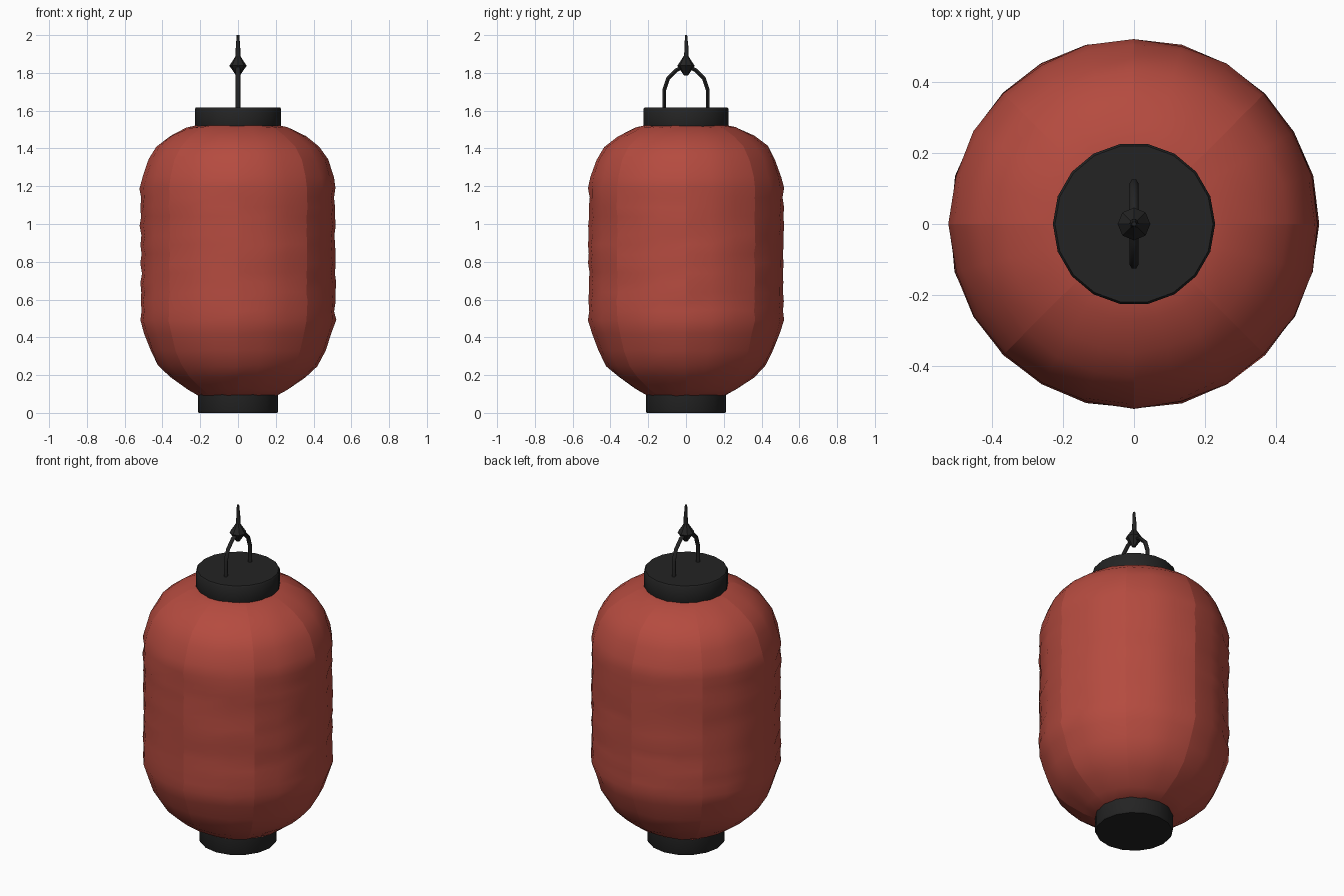
import bpy
import bmesh
import math
import random
from mathutils import Vector

random.seed(4)
cube = bpy.data.objects.get("Cube")
if cube:
    bpy.data.objects.remove(cube, do_unlink=True)


def material(name, rgb):
    mat = bpy.data.materials.new(name)
    mat.use_nodes = True
    mat.diffuse_color = (*rgb, 1)
    bsdf = mat.node_tree.nodes["Principled BSDF"]
    bsdf.inputs["Base Color"].default_value = (*rgb, 1)
    bsdf.inputs["Roughness"].default_value = 0.8
    return mat


RED = material("red paper", (0.46, 0.07, 0.05))
BLACK = material("black lacquer", (0.017, 0.017, 0.017))


def finish(name, bm, mat, angle=40):
    bmesh.ops.recalc_face_normals(bm, faces=bm.faces)
    mesh = bpy.data.meshes.new(name)
    bm.to_mesh(mesh)
    bm.free()
    mesh.materials.append(mat)
    obj = bpy.data.objects.new(name, mesh)
    bpy.context.collection.objects.link(obj)
    bpy.ops.object.select_all(action="DESELECT")
    obj.select_set(True)
    bpy.context.view_layer.objects.active = obj
    bpy.ops.object.shade_smooth_by_angle(angle=math.radians(angle))
    return obj


def lathe(profile, sides, wobble=0.0, seam_every=0):
    """Spin (radius, height) points around z and close both ends."""
    bm = bmesh.new()
    rings = []
    for r, z in profile:
        ring = []
        for i in range(sides):
            a = math.tau * i / sides
            rr = r + random.uniform(-wobble, wobble)
            zz = z + random.uniform(-wobble, wobble)
            ring.append(bm.verts.new((rr * math.cos(a), rr * math.sin(a), zz)))
        rings.append(ring)
    for low, high in zip(rings, rings[1:]):
        for i in range(sides):
            j = (i + 1) % sides
            bm.faces.new((low[i], low[j], high[j], high[i]))
            if seam_every and i % seam_every == 0:
                bm.edges.get((low[i], high[i])).smooth = False
    bm.faces.new(rings[0][::-1])
    bm.faces.new(rings[-1])
    return bm


def tube(name, points, radii, sides=6):
    """Sweep a round section along a path lying in the yz plane."""
    bm = bmesh.new()
    path = [Vector((0, y, z)) for y, z in points]
    rings = []
    for k, p in enumerate(path):
        t = (path[min(k + 1, len(path) - 1)] - path[max(k - 1, 0)]).normalized()
        across = Vector((1, 0, 0))
        other = t.cross(across)
        rings.append([bm.verts.new(p + radii[k] * (across * math.cos(math.tau * i / sides)
                                                   + other * math.sin(math.tau * i / sides)))
                      for i in range(sides)])
    for a, b in zip(rings, rings[1:]):
        for i in range(sides):
            j = (i + 1) % sides
            bm.faces.new((a[i], a[j], b[j], b[i]))
    bm.faces.new(rings[0])
    bm.faces.new(rings[-1])
    return finish(name, bm, BLACK, 60)


# Paper shade: rounded shoulders and shallow ribs along the straight wall
bottom = [(0.20, 0.09), (0.27, 0.125), (0.36, 0.19), (0.42, 0.25), (0.465, 0.33), (0.495, 0.42)]
top = [(0.505, 1.25), (0.475, 1.34), (0.43, 1.41), (0.36, 1.465), (0.27, 1.51), (0.20, 1.525)]
ribs = 14
wall = [(0.518 - 0.006 * (k % 2), 0.49 + 0.70 * k / ribs) for k in range(ribs + 1)]
finish("paper_shade", lathe(bottom + wall + top, 24, 0.004, 3), RED, 50)

# End caps with a slightly softened rim
finish("bottom_cap", lathe([(0.208, 0), (0.213, 0.01), (0.211, 0.105)], 16), BLACK)
finish("top_cap", lathe([(0.222, 1.505), (0.228, 1.52), (0.228, 1.61), (0.222, 1.618)], 18), BLACK)

# Bent wire handle, one leg on each side
arch = [(0.115, 1.60), (0.115, 1.71), (0.095, 1.77), (0.05, 1.815), (0.0, 1.84)]
for side, name in ((-1, "front_handle_wire"), (1, "back_handle_wire")):
    tube(name, [(side * y, z) for y, z in arch], [0.012] * len(arch))

# Knot and tapered hanging cord
knot = lathe([(0.010, 1.785), (0.030, 1.815), (0.046, 1.838), (0.028, 1.865), (0.012, 1.89)], 8)
finish("knot", knot, BLACK, 30)
tube("hanging_cord", [(0, 1.86), (0.003, 1.93), (0, 2.0)], [0.015, 0.012, 0.007])
